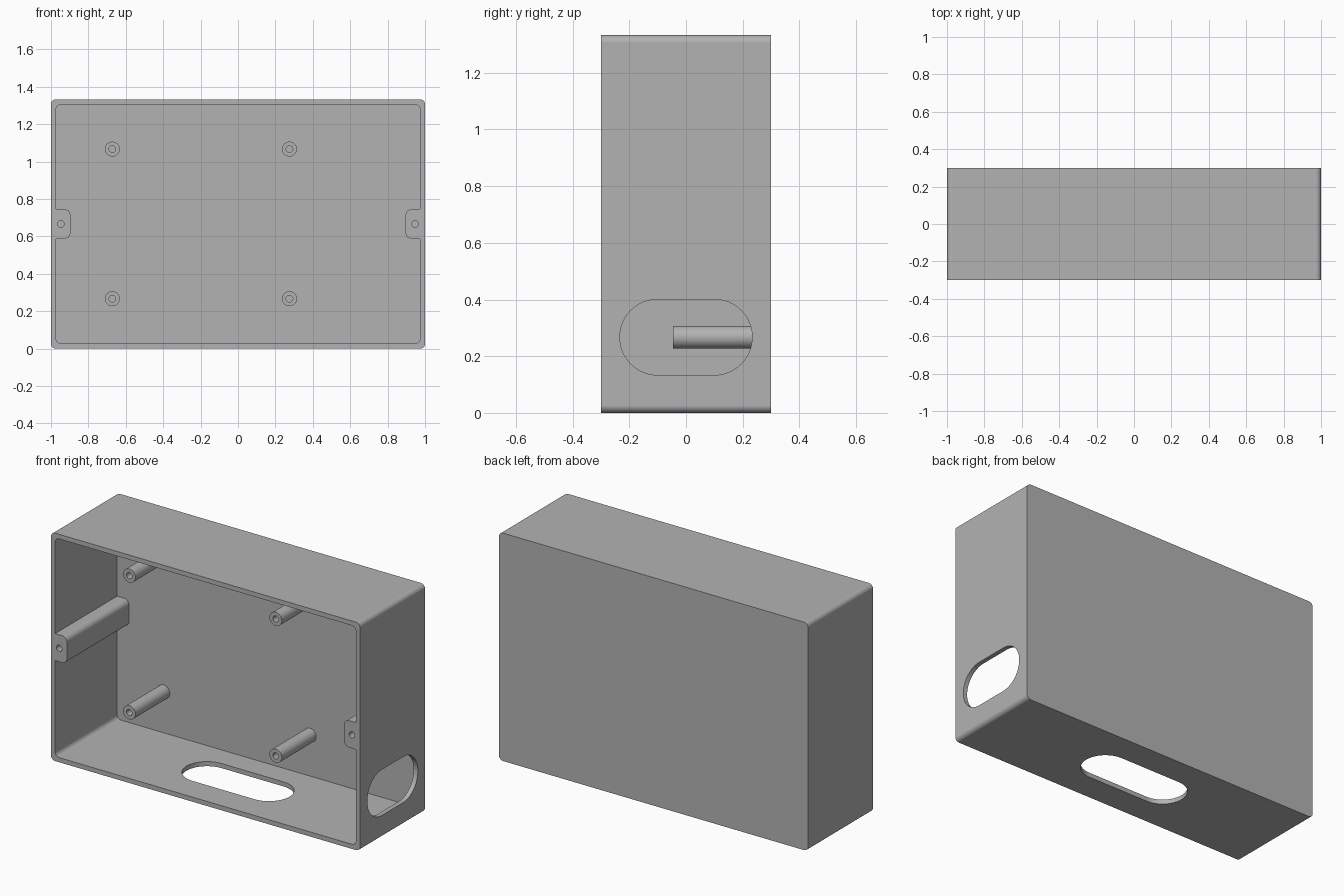
import bpy
import math

cube = bpy.data.objects.get("Cube")
if cube:
    bpy.data.objects.remove(cube, do_unlink=True)

LENGTH, DEPTH, HEIGHT, WALL = 2.0, 0.6, 1.333, 0.027
FRONT, BACK, FLOOR = -DEPTH / 2, DEPTH / 2, DEPTH / 2 - WALL
MID = HEIGHT / 2

grey = bpy.data.materials.new("grey plastic")
grey.use_nodes = True
colour = (0.45, 0.45, 0.45, 1)
grey.diffuse_color = colour
grey.node_tree.nodes["Principled BSDF"].inputs["Base Color"].default_value = colour


def rounded_outline(cu, cv, width, height, radius, steps=12):
    """Points of a rectangle with round corners; a full radius gives a slot or circle."""
    points = []
    for corner, (su, sv) in enumerate([(1, 1), (-1, 1), (-1, -1), (1, -1)]):
        for i in range(steps + 1):
            a = math.pi / 2 * (corner + i / steps)
            p = (cu + su * (width / 2 - radius) + radius * math.cos(a),
                 cv + sv * (height / 2 - radius) + radius * math.sin(a))
            if not points or math.dist(p, points[-1]) > 1e-5:
                points.append(p)
    if math.dist(points[0], points[-1]) < 1e-5:
        points.pop()
    return points


def prism(name, outline, start, end, axis="y"):
    """Extrude an outline from start to end along an axis."""
    place = {"x": lambda u, v, w: (w, u, v),
             "y": lambda u, v, w: (u, w, v),
             "z": lambda u, v, w: (u, v, w)}[axis]
    n = len(outline)
    verts = [place(u, v, w) for w in (start, end) for u, v in outline]
    faces = [list(reversed(range(n))), list(range(n, 2 * n))]
    faces += [[i, (i + 1) % n, n + (i + 1) % n, n + i] for i in range(n)]
    if axis == "y":
        faces = [list(reversed(f)) for f in faces]
    mesh = bpy.data.meshes.new(name)
    mesh.from_pydata(verts, [], faces)
    mesh.materials.append(grey)
    obj = bpy.data.objects.new(name, mesh)
    bpy.context.collection.objects.link(obj)
    return obj


def select(obj):
    bpy.ops.object.select_all(action="DESELECT")
    obj.select_set(True)
    bpy.context.view_layer.objects.active = obj


def cut(obj, cutter):
    """Subtract the cutter and remove it."""
    select(obj)
    mod = obj.modifiers.new("cut", "BOOLEAN")
    mod.operation, mod.solver, mod.object = "DIFFERENCE", "EXACT", cutter
    bpy.ops.object.modifier_apply(modifier=mod.name)
    bpy.data.objects.remove(cutter, do_unlink=True)


def circle(x, z, radius):
    return rounded_outline(x, z, 2 * radius, 2 * radius, radius, 8)


def smooth(obj):
    select(obj)
    bpy.ops.object.shade_smooth_by_angle(angle=math.radians(30))
    mod = obj.modifiers.new("even shading", "WEIGHTED_NORMAL")
    mod.keep_sharp = True


# Open-fronted box, with the side lugs left standing in the cavity
box = prism("enclosure_box", rounded_outline(0, MID, LENGTH, HEIGHT, 0.027), FRONT, BACK)
cavity = prism("cavity_cutter",
               rounded_outline(0, MID, LENGTH - 2 * WALL, HEIGHT - 2 * WALL, 0.027),
               FRONT - 0.05, FLOOR)
for side in (-1, 1):
    lug = rounded_outline(side * 0.976, MID, 0.16, 0.158, 0.033)
    cut(cavity, prism("lug_cutter", lug, FRONT - 0.1, BACK))
cut(box, cavity)

# Screw holes in the lugs
for side in (-1, 1):
    cut(box, prism("lug_hole_cutter", circle(side * 0.947, MID, 0.018), FRONT - 0.05, FRONT + 0.2))

# Cable slots through the side and the underside
cut(box, prism("side_slot_cutter", rounded_outline(0, 0.267, 0.467, 0.267, 0.1333),
               0.95, 1.05, "x"))
cut(box, prism("bottom_slot_cutter", rounded_outline(0, 0, 0.667, 0.267, 0.1333),
               -0.05, 0.06, "z"))
smooth(box)

# Hollow mounting posts on the back wall
for level, z in (("lower", 0.267), ("upper", 1.067)):
    for side, x in (("right", -0.672), ("left", 0.275)):
        post = prism(f"{level}_{side}_post", circle(x, z, 0.04), -0.045, FLOOR + 0.01)
        cut(post, prism("post_hole_cutter", circle(x, z, 0.018), -0.1, 0.155))
        smooth(post)
